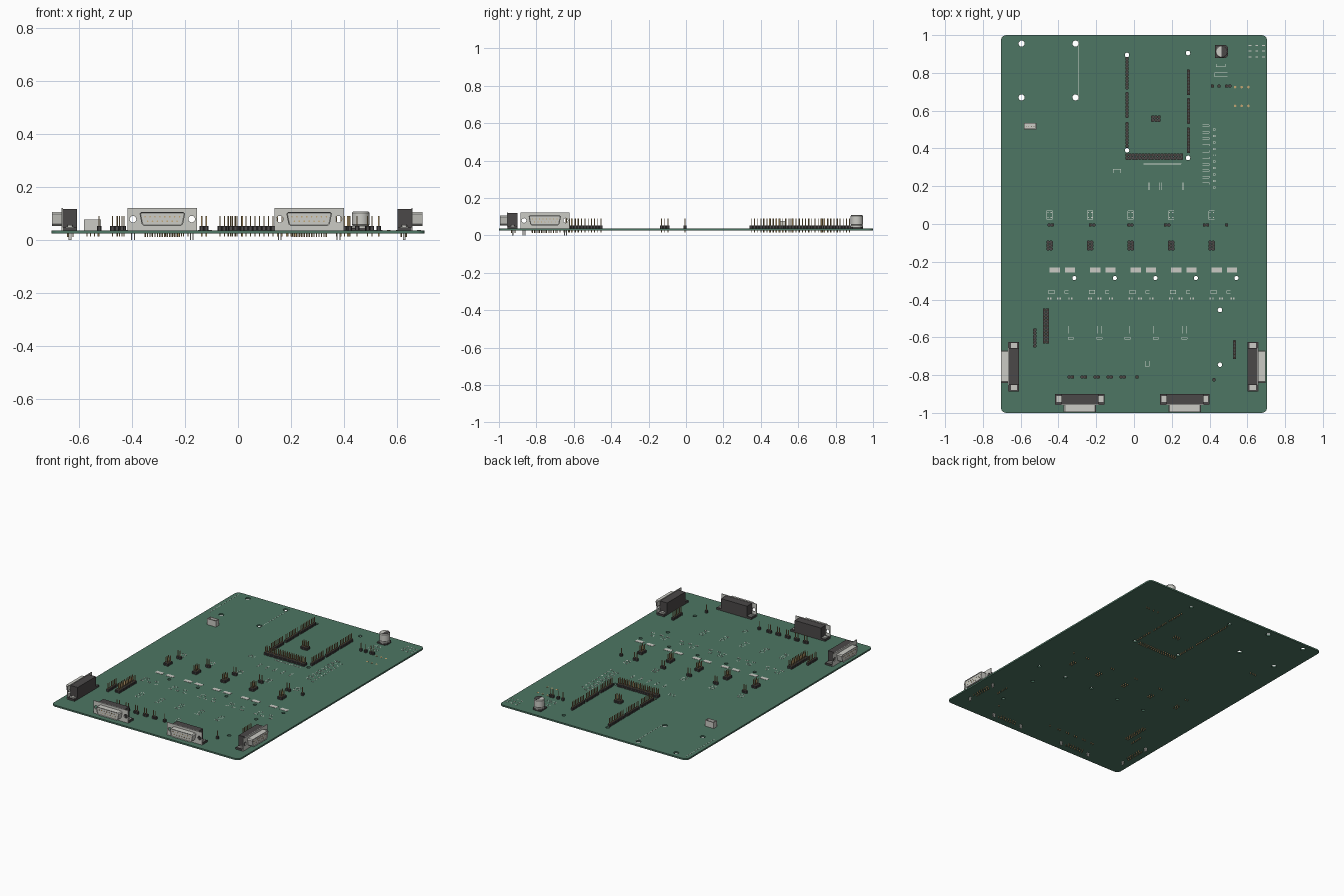
import bpy, bmesh
from math import pi, sin, cos
from mathutils import Matrix, Vector

if "Cube" in bpy.data.objects:
    bpy.data.objects.remove(bpy.data.objects["Cube"])

TOP, BOT, PITCH = 0.036, 0.0255, 0.017


def material(name, r, g, b):
    m = bpy.data.materials.new(name)
    m.diffuse_color = (r, g, b, 1)
    m.use_nodes = True
    m.node_tree.nodes["Principled BSDF"].inputs["Base Color"].default_value = m.diffuse_color
    return m


GREEN = material("board_green", 0.075, 0.18, 0.125)
BLACK = material("black_plastic", 0.07, 0.065, 0.065)
GOLD = material("gold", 0.55, 0.38, 0.17)
SILK = material("silkscreen", 0.68, 0.72, 0.66)
METAL = material("tin_metal", 0.6, 0.6, 0.56)


class Part:
    """Collects simple solids into one named object."""
    def __init__(self, name, mat):
        self.name, self.mat, self.bm, self.m = name, mat, bmesh.new(), Matrix()

    def box(self, x0, x1, y0, y1, z0, z1):
        t = Matrix.Translation(((x0 + x1) / 2, (y0 + y1) / 2, (z0 + z1) / 2))
        s = Matrix.Diagonal((x1 - x0, y1 - y0, z1 - z0, 1))
        bmesh.ops.create_cube(self.bm, size=1, matrix=self.m @ t @ s)

    def block(self, x, y, w, d, z0, z1):
        self.box(x - w / 2, x + w / 2, y - d / 2, y + d / 2, z0, z1)

    def cyl(self, c, r, h, n=16, along_y=False, r2=None):
        rot = Matrix.Rotation(pi / 2, 4, 'X') if along_y else Matrix()
        bmesh.ops.create_cone(self.bm, cap_ends=True, segments=n, radius1=r, radius2=r2 or r,
                              depth=h, matrix=self.m @ Matrix.Translation(c) @ rot)

    def prism(self, pts, direction):
        f = self.bm.faces.new([self.bm.verts.new(self.m @ Vector(p)) for p in pts])
        ext = bmesh.ops.extrude_face_region(self.bm, geom=[f])
        d = self.m.to_3x3() @ Vector(direction)
        vs = [v for v in ext["geom"] if isinstance(v, bmesh.types.BMVert)]
        bmesh.ops.translate(self.bm, verts=vs, vec=d)
        return next(g for g in ext["geom"] if isinstance(g, bmesh.types.BMFace))

    def frame(self, x, y, w, d, t=0.002):
        """Thin printed outline on the board."""
        for s in (-1, 1):
            self.block(x, y + s * d / 2, w, t, TOP, TOP + 0.0006)
            self.block(x + s * w / 2, y, t, d, TOP, TOP + 0.0006)

    def done(self, smooth=False):
        bmesh.ops.recalc_face_normals(self.bm, faces=self.bm.faces)
        me = bpy.data.meshes.new(self.name)
        self.bm.to_mesh(me)
        ob = bpy.data.objects.new(self.name, me)
        bpy.context.collection.objects.link(ob)
        me.materials.append(self.mat)
        if smooth:
            bpy.context.view_layer.objects.active = ob
            ob.select_set(True)
            bpy.ops.object.shade_smooth_by_angle(angle=0.6)
            ob.select_set(False)


# Board: rounded outline with drilled holes
columns = [-0.447 + 0.2145 * i for i in range(5)]
holes = [(x, y, 0.016) for x in (-0.595, -0.31) for y in (0.955, 0.67)]
holes += [(-0.037, 0.895, 0.012), (0.286, 0.905, 0.012), (-0.037, 0.39, 0.012), (0.286, 0.35, 0.012)]
holes += [(x + 0.131, -0.286, 0.011) for x in columns]
holes += [(0.455, -0.455, 0.012), (0.455, -0.745, 0.012)]
cu = bpy.data.curves.new("board_outline", 'CURVE')
cu.dimensions, cu.fill_mode, cu.extrude = '2D', 'BOTH', (TOP - BOT) / 2


def loop(pts):
    s = cu.splines.new('POLY')
    s.points.add(len(pts) - 1)
    for p, (x, y) in zip(s.points, pts):
        p.co = (x, y, 0, 1)
    s.use_cyclic_u = True


R = 0.03
loop([(sx * (0.705 - R) + R * cos(q * pi / 2 + k * pi / 12), sy * (1 - R) + R * sin(q * pi / 2 + k * pi / 12))
      for q, (sx, sy) in enumerate(((1, 1), (-1, 1), (-1, -1), (1, -1))) for k in range(7)])
for x, y, r in holes:
    loop([(x + r * cos(k * pi / 10), y + r * sin(k * pi / 10)) for k in range(20)])
tmp = bpy.data.objects.new("outline", cu)
bpy.context.collection.objects.link(tmp)
mesh = bpy.data.meshes.new_from_object(tmp.evaluated_get(bpy.context.evaluated_depsgraph_get()))
bpy.data.objects.remove(tmp)
board = bpy.data.objects.new("circuit_board", mesh)
board.location.z = (TOP + BOT) / 2
bpy.context.collection.objects.link(board)
mesh.materials.clear()
mesh.materials.append(GREEN)

# Pin headers: chamfered cells with square pins, (x, y, columns, rows)
pins = Part("header_pins", GOLD)
headers = Part("pin_headers", BLACK)
layout = [(-0.037, 0.798, 1, 10), (-0.037, 0.63, 1, 8), (-0.037, 0.472, 1, 8),
          (0.288, 0.75, 1, 8), (0.288, 0.598, 1, 8), (0.288, 0.443, 1, 8),
          (0.107, 0.357, 18, 2), (0.116, 0.558, 3, 2), (-0.466, -0.54, 2, 11),
          (-0.525, -0.603, 1, 6), (0.532, -0.665, 1, 6), (0.016, -0.81, 1, 1),
          (0.423, -0.825, 1, 1), (0.49, -0.005, 1, 1), (0.415, 0.73, 1, 1),
          (0.45, 0.73, 1, 1), (0.498, 0.73, 2, 1)]
layout += [(x, -0.005, 2, 1) for x in (-0.44, -0.222, -0.02, 0.175, 0.381)]
layout += [(x, -0.114, 2, 3) for x in columns]
layout += [(-0.334 + 0.0685 * i, -0.81, 2, 1) for i in range(5)]
for hx, hy, nx, ny in layout:
    for i in range(nx):
        for j in range(ny):
            x, y = hx + (i - (nx - 1) / 2) * PITCH, hy + (j - (ny - 1) / 2) * PITCH
            h, c = PITCH / 2, 0.005
            headers.prism([(x + a, y + b, TOP) for a, b in ((h, c), (c, h), (-c, h), (-h, c),
                          (-h, -c), (-c, -h), (c, -h), (h, -c))], (0, 0, PITCH))
            pins.block(x, y, 0.0042, 0.0042, 0.014, 0.091)
headers.done()
pins.done()

# Four D-shaped connectors around the front edge
body, shell = Part("connector_bodies", BLACK), Part("connector_shells", METAL)
contacts = Part("connector_contacts", GOLD)
for x, y, ang in ((-0.286, -0.958, 0), (0.269, -0.958, 0), (-0.667, -0.755, -pi / 2), (0.66, -0.755, pi / 2)):
    m = Matrix.Translation((x, y, 0)) @ Matrix.Rotation(ang, 4, 'Z')
    body.m = shell.m = contacts.m = m
    body.box(-0.095, 0.095, 0.005, 0.058, TOP, 0.118)
    body.box(-0.131, 0.131, 0.005, 0.058, TOP, 0.048)
    for s in (-1, 1):
        # faceplate ends with screw holes, made from two half rings
        cx = s * 0.111
        for v in (-1, 1):
            arc = [(cx + 0.0125 * cos(k * pi / 8), 0, 0.079 + v * 0.0125 * sin(k * pi / 8)) for k in range(9)]
            e = 0.079 + v * 0.0425
            shell.prism(arc + [(cx - 0.02, 0, 0.079), (cx - 0.02, 0, e), (cx + 0.02, 0, e), (cx + 0.02, 0, 0.079)],
                        (0, 0.005, 0))
        shell.box(cx - 0.013, cx + 0.013, 0.015, 0.048, 0.048, 0.051)
        shell.cyl((cx, 0.032, 0.053), 0.01, 0.006)
        # board locks below
        shell.block(cx - 0.005, 0.032, 0.004, 0.01, 0, 0.05)
        shell.block(cx + 0.005, 0.032, 0.004, 0.01, 0, 0.05)
        # side gussets
        body.box(s * 0.095 - 0.003, s * 0.095 + 0.003, 0.005, 0.058, TOP, 0.118)
    shell.box(-0.091, 0.091, 0, 0.005, TOP + 0.0005, 0.1215)
    # D profile with softened corners, recessed face
    d = [(-0.086, 0.099), (-0.08, 0.106), (0.08, 0.106), (0.086, 0.099),
         (0.078, 0.06), (0.07, 0.053), (-0.07, 0.053), (-0.078, 0.06)]
    f = shell.prism([(a, 0, b) for a, b in d], (0, -0.037, 0))
    bmesh.ops.inset_region(shell.bm, faces=[f], thickness=0.004)
    bmesh.ops.translate(shell.bm, verts=f.verts, vec=m.to_3x3() @ Vector((0, 0.004, 0)))
    for n, z, row in ((8, 0.088, 0.024), (7, 0.071, 0.043)):
        for i in range(n):
            px = (i - (n - 1) / 2) * 0.0186
            contacts.cyl((px, -0.033, z), 0.003, 0.004, 8, True)
            contacts.cyl((px, row, 0.025), 0.0025, 0.026, 8)
body.done()
shell.done()
contacts.done()

# Can capacitor on a chamfered base
cx, cy = 0.464, 0.913
base = Part("capacitor_base", BLACK)
base.prism([(cx + a, cy + b, TOP) for a, b in ((-0.034, -0.034), (0.022, -0.034), (0.034, -0.022),
           (0.034, 0.022), (0.022, 0.034), (-0.034, 0.034))], (0, 0, 0.009))
base.prism([(cx + 0.03 * cos(k * pi / 12 - pi / 2), cy + 0.03 * sin(k * pi / 12 - pi / 2), 0.107)
            for k in range(13)], (0, 0, 0.001))
base.done()
can = Part("capacitor_can", METAL)
prof = [(0, 0.042), (0.033, 0.042), (0.033, 0.052), (0.03, 0.055), (0.033, 0.058),
        (0.033, 0.102), (0.029, 0.107), (0, 0.107)]
vs = [can.bm.verts.new((cx + r, cy, z)) for r, z in prof]
es = [can.bm.edges.new(p) for p in zip(vs, vs[1:])]
bmesh.ops.spin(can.bm, geom=vs + es, cent=(cx, cy, 0), axis=(0, 0, 1), angle=2 * pi, steps=32)
bmesh.ops.remove_doubles(can.bm, verts=can.bm.verts, dist=1e-5)
can.done(True)

# Small pale socket: open tray with four contacts
sock = Part("small_socket", METAL)
sx, sy = -0.55, 0.518
sock.block(sx, sy, 0.066, 0.034, TOP, 0.044)
sock.block(sx, sy + 0.015, 0.066, 0.004, TOP, 0.077)
sock.block(sx, sy - 0.015, 0.066, 0.004, TOP, 0.077)
for s in (-1, 1):
    sock.block(sx + s * 0.031, sy, 0.004, 0.034, TOP, 0.077)
sock.done()
sp = Part("socket_pins", GOLD)
for i in range(4):
    sp.block(sx + (i - 1.5) * 0.0135, sy, 0.004, 0.004, 0.014, 0.07)
sp.done()

# Flat tinned pads and gold terminals
pads = Part("solder_pads", METAL)
gold = Part("terminal_pads", GOLD)
for x in columns:
    for dx in (0.027, 0.108):
        pads.block(x + dx, -0.243, 0.054, 0.026, TOP, TOP + 0.0015)
    for dx in (0.0, 0.05, 0.11):
        for s in (-1, 1):
            pads.block(x + dx + s * 0.007, -0.395, 0.007, 0.01, TOP, TOP + 0.001)
    for y in (0.035, 0.06):
        for s in (-1, 1):
            pads.block(x + s * 0.009, y, 0.006, 0.006, TOP, TOP + 0.001)
for x in (0.535, 0.57, 0.605):
    for y in (0.725, 0.625):
        gold.cyl((x, y, TOP), 0.007, 0.002, 12)
    for y in (0.945, 0.915, 0.885):
        pads.block(x + 0.08, y, 0.015, 0.006, TOP, TOP + 0.001)
pads.done()
gold.done()

# Printed part outlines
silk = Part("printed_outlines", SILK)
for x in (-0.675, -0.293):
    silk.block(x, 0.813, 0.002, 0.315, TOP, TOP + 0.0006)
for i, x in enumerate(columns):
    silk.frame(x, 0.047, 0.03, 0.045)
    silk.frame(x + 0.01, -0.36, 0.03, 0.02)
    silk.frame(x + 0.09, -0.36, 0.02, 0.012)
    silk.frame(-0.334 + 0.15 * i, -0.56, 0.022, 0.04)
    silk.frame(-0.334 + 0.15 * i, -0.605, 0.03, 0.01)
    silk.frame(0.02 + 0.06 * i, 0.2, 0.008, 0.04)
for i in range(10):
    silk.frame(0.38, 0.52 - 0.034 * i, 0.035, 0.01)
    silk.frame(0.425, 0.5 - 0.034 * i, 0.012, 0.008)
for x, y, w, d in ((-0.09, 0.28, 0.04, 0.02), (0.07, -0.74, 0.02, 0.03), (0.46, 0.79, 0.07, 0.02),
                   (0.46, 0.84, 0.05, 0.014), (0.15, 0.318, 0.2, 0.003)):
    silk.frame(x, y, w, d)
silk.done()
